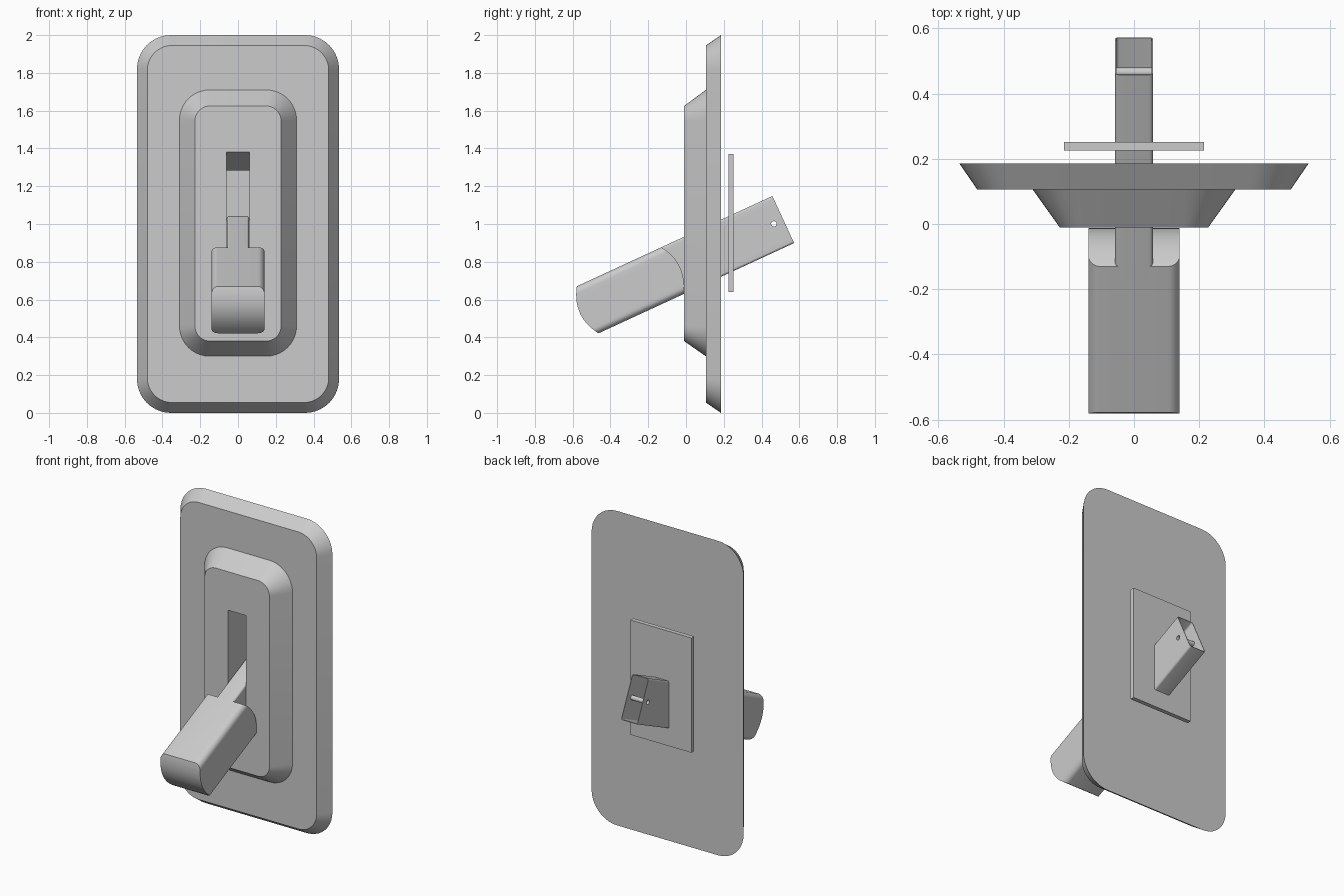
import bpy, bmesh, math
from mathutils import Vector

if "Cube" in bpy.data.objects:
    bpy.data.objects.remove(bpy.data.objects["Cube"])

grey = bpy.data.materials.new("light_grey")
grey.diffuse_color = (0.6, 0.6, 0.6, 1)
grey.use_nodes = True
grey.node_tree.nodes["Principled BSDF"].inputs["Base Color"].default_value = grey.diffuse_color

ANG = math.atan(0.4615)
CA, SA = math.cos(ANG), math.sin(ANG)
LEVER_Z = 0.786


def lever(x, u, v):
    """Lever coordinates (u along the lever, v across it) to world."""
    return Vector((x, u * CA - v * SA, LEVER_Z + u * SA + v * CA))


def make(name, verts, faces, smooth=True):
    mesh = bpy.data.meshes.new(name)
    mesh.from_pydata([tuple(v) for v in verts], [], faces)
    bm = bmesh.new()
    bm.from_mesh(mesh)
    bmesh.ops.recalc_face_normals(bm, faces=bm.faces)
    bm.to_mesh(mesh)
    bm.free()
    ob = bpy.data.objects.new(name, mesh)
    bpy.context.collection.objects.link(ob)
    mesh.materials.append(grey)
    if smooth:
        finish(ob)
    return ob


def finish(ob):
    bpy.ops.object.select_all(action='DESELECT')
    ob.select_set(True)
    bpy.context.view_layer.objects.active = ob
    bpy.ops.object.shade_smooth_by_angle(angle=math.radians(25))


def loft(name, rings, closed=True):
    n = len(rings[0])
    verts = [p for r in rings for p in r]
    faces = []
    for k in range(len(rings) - 1):
        for i in range(n):
            j = (i + 1) % n
            faces.append((k*n + i, k*n + j, (k+1)*n + j, (k+1)*n + i))
    if closed:
        faces += [tuple(range(n)), tuple(range((len(rings)-1)*n, len(rings)*n))]
    return make(name, verts, faces, False)


def rounded(hx, z0, z1, r, y, seg=10):
    pts = []
    for q, (sx, z) in enumerate(((1, z1 - r), (-1, z1 - r), (-1, z0 + r), (1, z0 + r))):
        for i in range(seg + 1):
            a = math.pi / 2 * (q + i / seg)
            pts.append(Vector((sx*(hx - r) + r*math.cos(a), y, z + r*math.sin(a))))
    return pts


def bar(name, w, h, r, u0, u1, bulge0, bulge1):
    """Rounded bar along the lever with ends curved across its height."""
    seg, mid = 6, 10
    prof = [(w - r + r*math.cos(a), -h + r + r*math.sin(a))
            for a in [-math.pi/2 * (1 - i/seg) for i in range(seg + 1)]]
    low = list(prof)
    prof += [(w, (h - r) * (2*i/mid - 1)) for i in range(1, mid)]
    prof += [(x, -v) for x, v in reversed(low)]
    verts = []
    for x, v in prof:
        k = 1 - (v / h) ** 2
        a, b = u0 - bulge0 * k, u1 + bulge1 * k
        verts += [lever(-x, a, v), lever(x, a, v), lever(x, b, v), lever(-x, b, v)]
    faces = [(0, 1, 2, 3)]
    for i in range(len(prof) - 1):
        for j in range(4):
            k = (j + 1) % 4
            faces.append((4*i + j, 4*i + k, 4*i + 4 + k, 4*i + 4 + j))
    m = 4 * (len(prof) - 1)
    faces.append((m, m + 1, m + 2, m + 3))
    return make(name, verts, faces, False)


def cut(ob, cutter):
    mod = ob.modifiers.new("cut", 'BOOLEAN')
    mod.operation, mod.solver, mod.object = 'DIFFERENCE', 'EXACT', cutter
    bpy.ops.object.select_all(action='DESELECT')
    ob.select_set(True)
    bpy.context.view_layer.objects.active = ob
    bpy.ops.object.modifier_apply(modifier=mod.name)
    bpy.data.objects.remove(cutter)


def tube(name, r, half, closed):
    rings = [[lever(x, 0.512 + r*math.cos(a), r*math.sin(a))
              for a in [2*math.pi*i/16 for i in range(16)]] for x in (-half, half)]
    return loft(name, rings, closed)


# wall plate with raised centre and slanted slot
plate = loft("wall_plate", [
    rounded(0.535, 0.0, 2.0, 0.18, 0.185),
    rounded(0.48, 0.055, 1.945, 0.13, 0.105),
    rounded(0.31, 0.30, 1.71, 0.16, 0.105),
    rounded(0.228, 0.38, 1.625, 0.08, -0.01)])
slot = []
for y in (-0.11, 0.285):
    d = 0.38 - 0.5 * (y + 0.01)
    slot.append([Vector((x, y, 1 + s*d)) for x, s in
                 ((-0.062, -1), (0.062, -1), (0.062, 1), (-0.062, 1))])
cut(plate, loft("slot_cutter", slot))
finish(plate)

# flat sheet behind the plate
loft("backing_sheet", [[Vector((x, y, z)) for x, z in
     ((-0.215, 0.64), (0.215, 0.64), (0.215, 1.37), (-0.215, 1.37))]
     for y in (0.225, 0.252)])

# handle grip
finish(bar("lever_grip", 0.14, 0.137, 0.035, -0.573, -0.08, 0.045, 0.045))

# stem: thin-walled, open at the back, with a cross hole
stem = bar("lever_stem", 0.058, 0.137, 0.012, -0.12, 0.567, 0, 0)
cut(stem, bar("hollow_cutter", 0.054, 0.133, 0.009, 0.15, 0.65, 0, 0))
cut(stem, tube("hole_cutter", 0.0145, 0.1, True))
finish(stem)
finish(tube("cross_tube", 0.0145, 0.058, False))
